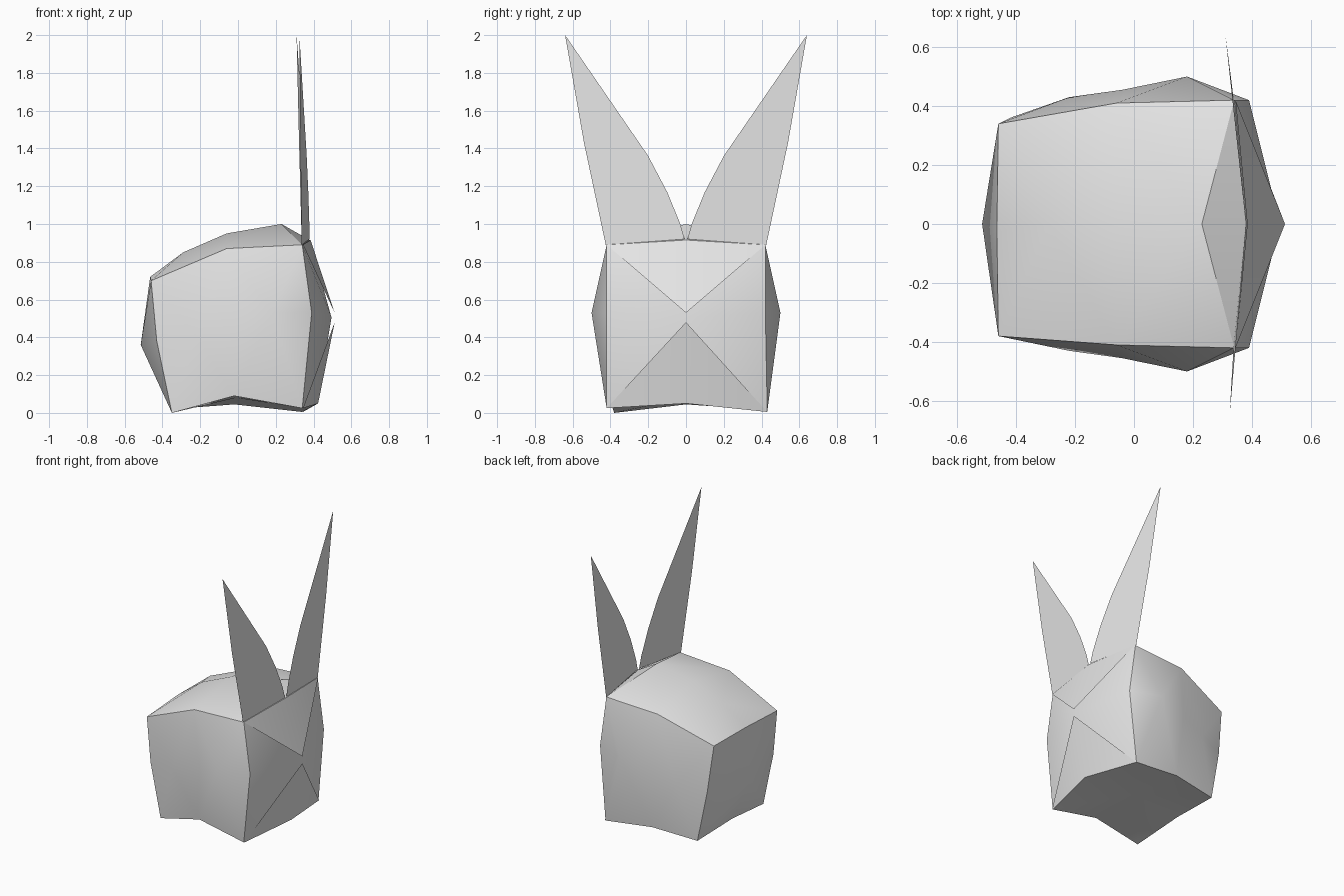
import bpy
import bmesh
import math
from mathutils import Vector

default_cube = bpy.data.objects.get("Cube")
if default_cube:
    bpy.data.objects.remove(default_cube, do_unlink=True)

# One plain material
material = bpy.data.materials.new("light_grey")
material.use_nodes = True
colour = (0.8, 0.8, 0.8, 1)
material.diffuse_color = colour
material.node_tree.nodes["Principled BSDF"].inputs["Base Color"].default_value = colour


def make_object(name, bm, smooth_angle=30):
    bmesh.ops.remove_doubles(bm, verts=bm.verts, dist=0.0005)
    bmesh.ops.recalc_face_normals(bm, faces=bm.faces)
    mesh = bpy.data.meshes.new(name)
    bm.to_mesh(mesh)
    bm.free()
    mesh.materials.append(material)
    obj = bpy.data.objects.new(name, mesh)
    bpy.context.collection.objects.link(obj)
    bpy.ops.object.select_all(action="DESELECT")
    obj.select_set(True)
    bpy.context.view_layer.objects.active = obj
    bpy.ops.object.shade_smooth_by_angle(angle=math.radians(smooth_angle))
    return obj


def fan(bm, centre, ring):
    """Triangles from a centre point to a closed ring of points."""
    for a, b in zip(ring, ring[1:] + ring[:1]):
        bm.faces.new([bm.verts.new(p) for p in (centre, a, b)])


def double_fan(bm, ring, peaks, ridge):
    """Eight-point panel split by a ridge, each half rising to its own peak."""
    a, ab, b, bc, c, cd, d, da = ring
    fan(bm, peaks[0], [a, ab, ridge, cd, d, da])
    fan(bm, peaks[1], [ab, b, bc, c, cd, ridge])


# Body corners and edge midpoints; tail is -x, face is +x
front = {
    "tail_top": (-.46, -.38, .70), "mid_top": (-.06, -.41, .87), "face_top": (.34, -.42, .89),
    "tail_side": (-.43, -.38, .38), "face_side": (.39, -.42, .53),
    "tail_low": (-.35, -.38, 0), "mid_low": (-.02, -.41, .09), "face_low": (.34, -.42, .025),
}
back = {key: (x, -y, z) for key, (x, y, z) in front.items()}
back.update(tail_top=(-.46, .34, .72), tail_side=(-.42, .36, .38), tail_low=(-.35, .37, .02),
            mid_low=(-.02, .41, .045), face_low=(.34, .43, .005))
tail_crest, face_crest = (-.465, -.02, .72), (.38, 0, .915)
tail_base, face_base = (-.37, 0, .045), (.42, 0, .05)

# Body
bm = bmesh.new()
for side, s in ((front, -1), (back, 1)):
    outline = [side[k] for k in ("tail_top", "mid_top", "face_top", "face_side",
                                 "face_low", "mid_low", "tail_low", "tail_side")]
    double_fan(bm, outline, [(-.22, s * .43, .41), (.18, s * .5, .53)], (-.04, s * .455, .48))
double_fan(bm, [front["tail_top"], front["mid_top"], front["face_top"], face_crest,
                back["face_top"], back["mid_top"], back["tail_top"], tail_crest],
           [(-.29, 0, .85), (.23, 0, 1)], (-.06, 0, .95))
for part, peak, crest, base in (("tail", (-.515, 0, .36), tail_crest, tail_base),
                                ("face", (.495, 0, .505), face_crest, face_base)):
    top, mid, low = part + "_top", part + "_side", part + "_low"
    fan(bm, peak, [front[top], crest, back[top], back[mid],
                   back[low], base, front[low], front[mid]])
fan(bm, (-.01, 0, .08), [front["tail_low"], front["mid_low"], front["face_low"], face_base,
                         back["face_low"], back["mid_low"], back["tail_low"], tail_base])
make_object("body", bm)

# Face flaps meeting at the muzzle, just proud of the body
for name, key, middle, tip in (("upper_flap", "face_top", face_crest, (.512, 0, .53)),
                               ("lower_flap", "face_low", face_base, (.512, 0, .48))):
    bm = bmesh.new()
    lift = Vector((.004, 0, 0))
    points = [Vector(p) + lift for p in (front[key], middle, back[key])]
    for a, b in zip(points, points[1:]):
        bm.faces.new([bm.verts.new(p) for p in (tip, a, b)])
    flap = make_object(name, bm)
    if flap.data.polygons[0].normal.x < 0:
        flap.data.flip_normals()

# Ears: thin blades leaning slightly towards the tail as they rise
inner_edge = [(.008, .92), (.03, 1.0), (.1, 1.17), (.2, 1.36), (.31, 1.52), (.53, 1.84)]
outer_edge = [(.64, 2.0), (.54, 1.43), (.425, .89)]
for name, s in (("front_ear", -1), ("back_ear", 1)):
    bm = bmesh.new()
    tip_x = .325 if s < 0 else .31
    slope = (tip_x - .38 + .64 * .1) / 1.08
    bm.faces.new([bm.verts.new((.38 - .1 * y + slope * (z - .92), s * y, z))
                  for y, z in inner_edge + outer_edge])
    ear = make_object(name, bm)
    if ear.data.polygons[0].normal.x < 0:
        ear.data.flip_normals()
